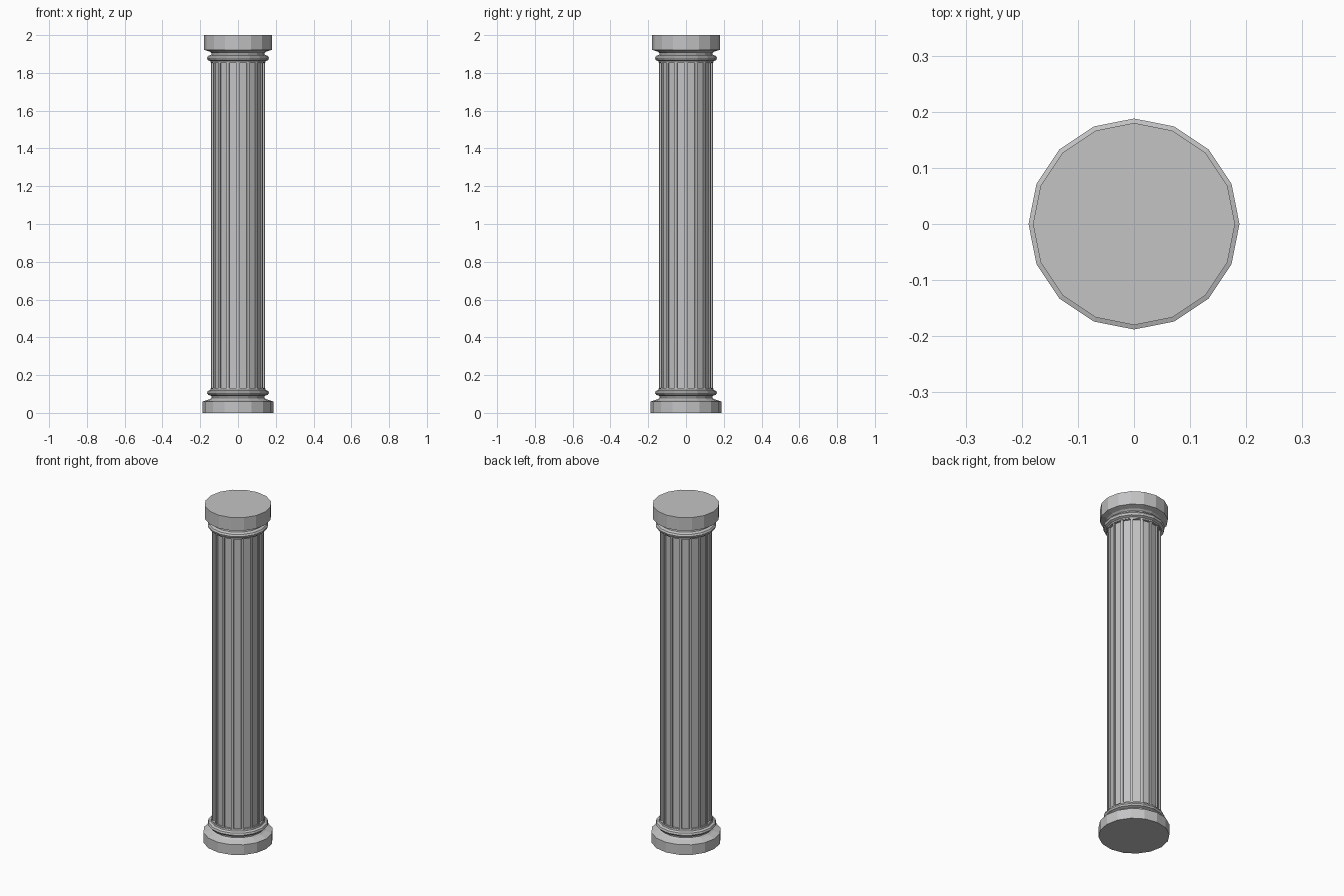
import bpy, bmesh, math

if "Cube" in bpy.data.objects:
    bpy.data.objects.remove(bpy.data.objects["Cube"])

SIDES = 16

stone = bpy.data.materials.new("grey stone")
stone.diffuse_color = (0.55, 0.55, 0.56, 1)
stone.use_nodes = True
stone.node_tree.nodes["Principled BSDF"].inputs["Base Color"].default_value = stone.diffuse_color


def lathe(name, profile, flutes=False):
    """Closed flat-shaded turned part from (radius, height) pairs, bottom to top."""
    bm = bmesh.new()
    rings = []
    for r, z in profile:
        rings.append([bm.verts.new((r * math.cos(2 * math.pi * i / SIDES),
                                    r * math.sin(2 * math.pi * i / SIDES), z))
                      for i in range(SIDES)])
    walls = []
    for a, b in zip(rings, rings[1:]):
        for i in range(SIDES):
            j = (i + 1) % SIDES
            walls.append(bm.faces.new((a[i], a[j], b[j], b[i])))
    bm.faces.new(rings[0][::-1])
    bm.faces.new(rings[-1])
    bm.normal_update()
    if flutes:
        # recessed panel in every side of the shaft
        bmesh.ops.inset_individual(bm, faces=walls, thickness=0.01, depth=0)
        bmesh.ops.inset_individual(bm, faces=walls, thickness=0.001, depth=-0.008)
    mesh = bpy.data.meshes.new(name)
    bm.to_mesh(mesh)
    bm.free()
    mesh.materials.append(stone)
    obj = bpy.data.objects.new(name, mesh)
    bpy.context.collection.objects.link(obj)
    return obj


# plinth, neck and lower ring
lathe("base", [(0.188, 0), (0.188, 0.06), (0.15, 0.072), (0.14, 0.08), (0.142, 0.09),
               (0.158, 0.096), (0.164, 0.105), (0.16, 0.116), (0.147, 0.122), (0.145, 0.13)])

# fluted shaft
lathe("shaft", [(0.142, 0.125), (0.142, 1.86)], flutes=True)

# upper ring, neck and top block
lathe("capital", [(0.145, 1.855), (0.147, 1.862), (0.16, 1.868), (0.164, 1.88), (0.158, 1.89),
                  (0.142, 1.896), (0.14, 1.905), (0.15, 1.913), (0.18, 1.922), (0.18, 2.0)])
